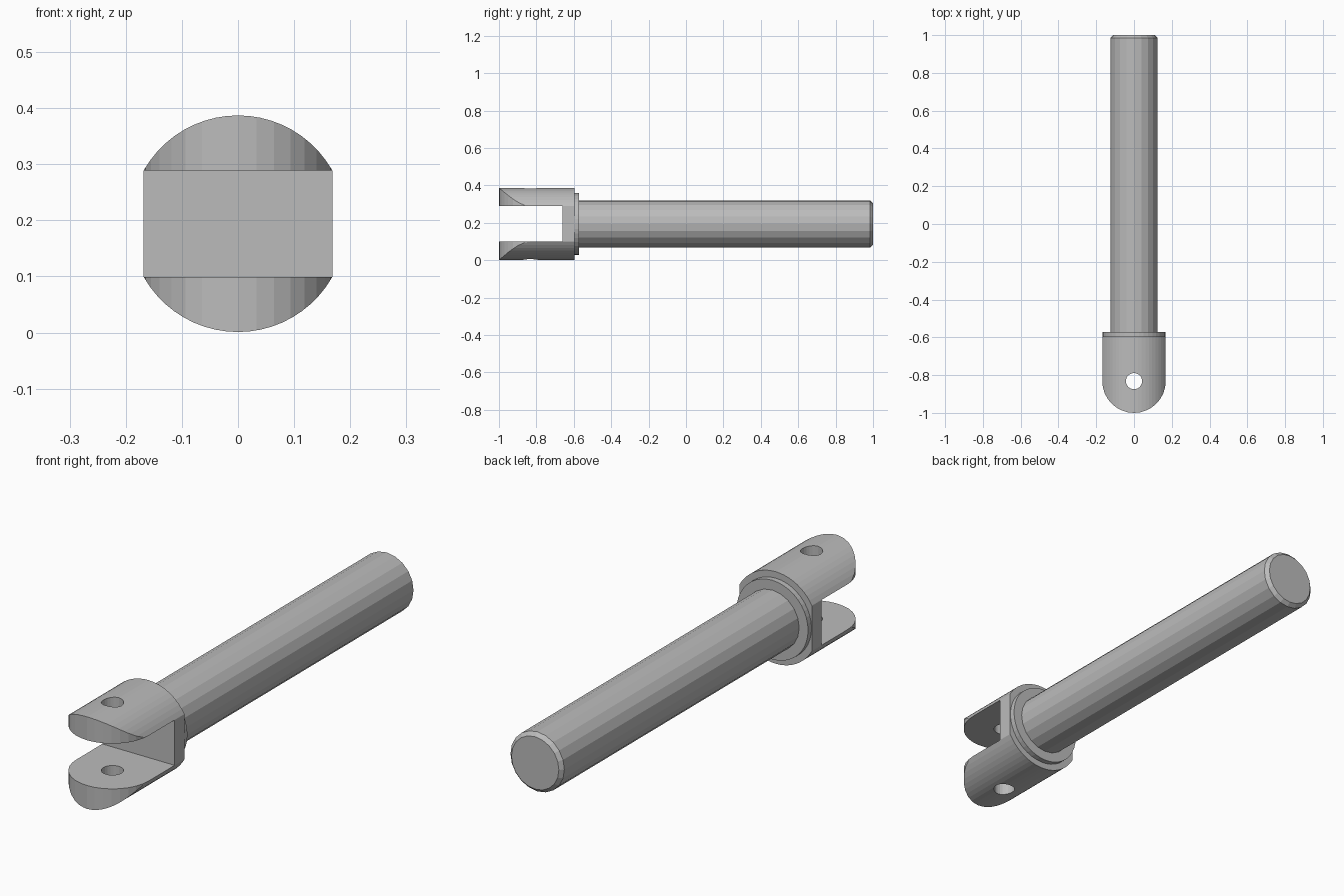
import bpy, bmesh, math
from mathutils import Vector

if "Cube" in bpy.data.objects:
    bpy.data.objects.remove(bpy.data.objects["Cube"])

AXIS_Z = 0.194      # height of the rod axis
HEAD_R = 0.193      # round of the fork head
HALF_W = 0.168      # half width across the flats
PIN_Y = -0.832      # cross hole position

steel = bpy.data.materials.new("plain_grey_steel")
steel.use_nodes = True
grey = (0.5, 0.5, 0.5, 1)
steel.diffuse_color = grey
steel.node_tree.nodes["Principled BSDF"].inputs["Base Color"].default_value = grey


def finish(name, bm):
    bmesh.ops.recalc_face_normals(bm, faces=bm.faces)
    mesh = bpy.data.meshes.new(name)
    bm.to_mesh(mesh)
    bm.free()
    mesh.materials.append(steel)
    obj = bpy.data.objects.new(name, mesh)
    bpy.context.collection.objects.link(obj)
    return obj


def turned(name, profile, sides):
    """Closed solid of revolution about the rod axis from (y, radius) pairs."""
    bm = bmesh.new()
    rings = []
    for y, r in profile:
        angles = [math.tau * i / sides for i in range(sides)]
        rings.append([bm.verts.new((r * math.cos(a), y, AXIS_Z + r * math.sin(a))) for a in angles])
    for a, b in zip(rings, rings[1:]):
        for i in range(sides):
            j = (i + 1) % sides
            bm.faces.new((a[i], a[j], b[j], b[i]))
    bm.faces.new(rings[0])
    bm.faces.new(rings[-1])
    return finish(name, bm)


def extruded(name, outline, z0, z1):
    """Prism from an (x, y) outline."""
    bm = bmesh.new()
    face = bm.faces.new([bm.verts.new((x, y, z0)) for x, y in outline])
    top = bmesh.ops.extrude_face_region(bm, geom=[face])["geom"]
    bmesh.ops.translate(bm, verts=[v for v in top if isinstance(v, bmesh.types.BMVert)],
                        vec=Vector((0, 0, z1 - z0)))
    return finish(name, bm)


def arc(radius, start, end, steps):
    return [(radius * math.cos(start + (end - start) * i / steps),
             PIN_Y + radius * math.sin(start + (end - start) * i / steps))
            for i in range(steps + 1)]


def cut(target, tool, operation):
    mod = target.modifiers.new(tool.name, "BOOLEAN")
    mod.object = tool
    mod.operation = operation
    mod.solver = "EXACT"
    tool.hide_render = True
    tool.hide_viewport = True


# Rod with a chamfered far end
turned("rod", [(-0.62, 0.125), (0.985, 0.125), (1.0, 0.11)], 20)

# Thin shoulder between rod and fork
turned("shoulder_collar", [(-0.62, 0.166), (-0.572, 0.166)], 40)

# Fork head: round bar trimmed to a round-nosed plan, then slotted and drilled
fork = turned("fork_head", [(-1.05, HEAD_R), (-0.595, HEAD_R)], 60)
nose = arc(HALF_W, math.pi, math.tau, 16) + [(HALF_W, -0.5), (-HALF_W, -0.5)]
cut(fork, extruded("nose_trimmer", nose, -0.2, 0.6), "INTERSECT")
slot = [(-0.4, -1.2), (0.4, -1.2), (0.4, -0.66), (-0.4, -0.66)]
cut(fork, extruded("slot_cutter", slot, AXIS_Z - 0.095, AXIS_Z + 0.095), "DIFFERENCE")
hole = arc(0.043, 0, math.tau, 24)[:-1]
cut(fork, extruded("pin_hole_cutter", hole, -0.3, 0.7), "DIFFERENCE")
